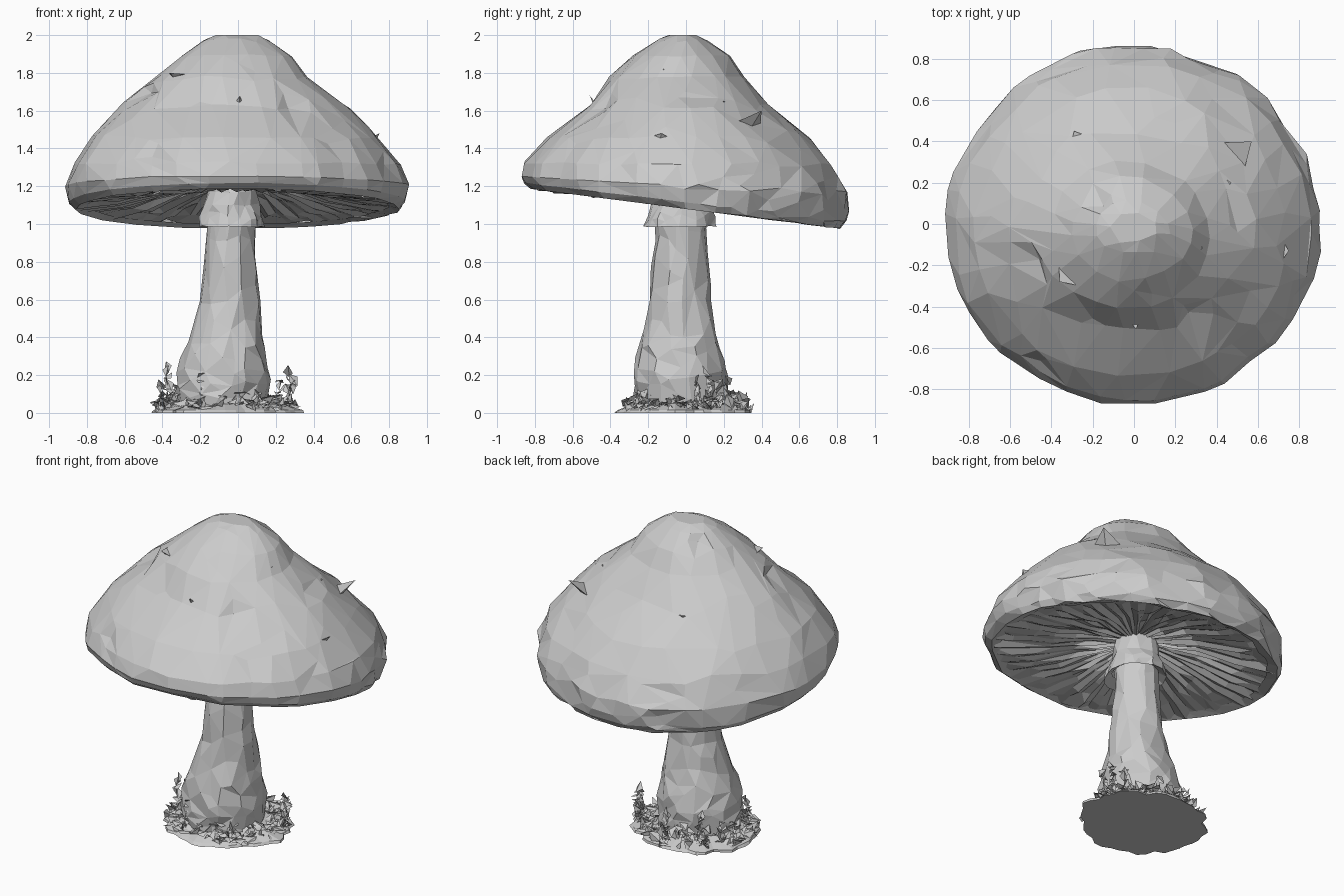
import bpy, bmesh, random
from math import sin, cos, pi
from mathutils import Vector, noise

if "Cube" in bpy.data.objects:
    bpy.data.objects.remove(bpy.data.objects["Cube"])

random.seed(7)


def finish(name, bm, ratio=1.0):
    """Turn a bmesh into a flat shaded object, reduced to irregular facets."""
    for v in bm.verts:
        v.co.z = min(2.0, max(0.0, v.co.z))
    me = bpy.data.meshes.new(name)
    bm.to_mesh(me)
    bm.free()
    ob = bpy.data.objects.new(name, me)
    bpy.context.collection.objects.link(ob)
    if ratio < 1:
        dec = ob.modifiers.new("facets", 'DECIMATE')
        dec.ratio = ratio
    return ob


def loft(name, rings, n, steps, rough, ratio, close=(False, False), pleat=0.0):
    """Skin elliptical rings (z, x min, x max, y min, y max, tilt) in order."""
    bm = bmesh.new()
    rows = []
    total = (len(rings) - 1) * steps
    for k in range(total + 1):
        i = min(k // steps, len(rings) - 2)
        t = k / steps - i
        z, x0, x1, y0, y1, tilt = [a + (b - a) * t for a, b in zip(rings[i], rings[i + 1])]
        row = []
        for j in range(n):
            a = 2 * pi * j / n
            p = Vector(((x0 + x1) / 2 + (x1 - x0) / 2 * cos(a),
                        (y0 + y1) / 2 + (y1 - y0) / 2 * sin(a), z))
            p.z += tilt * p.y
            p += Vector((cos(a), sin(a), 0)) * rough(p)
            if pleat:
                p.z += pleat * (1 if j % 2 else -1) + random.uniform(-.012, .012)
            row.append(bm.verts.new(p))
        rows.append(row)
    for r0, r1 in zip(rows, rows[1:]):
        for j in range(n):
            bm.faces.new((r0[j], r0[(j + 1) % n], r1[(j + 1) % n], r1[j]))
    if close[0]:
        bm.faces.new(rows[0][::-1])
    if close[1]:
        bm.faces.new(rows[-1])
    return finish(name, bm, ratio)


def cap_rough(p):
    d = 0.02 * noise.noise(p * 4.5) + 0.004
    d -= 0.12 * max(0, noise.noise(p * 5 + Vector((2, 5, 8))) - 0.45)   # small dents
    if p.y > 0.05 and p.x > -0.5 and p.z < 1.27:                        # crumpled rear rim
        d += 0.03 * noise.noise(Vector((p.x * 19, p.y * 19, p.z * 9))) - 0.004
    return d


# Cap, leaning down toward the back
loft("cap", [
    (1.10, -.80, .79, -.77, .77, -.13),
    (1.08, -.86, .85, -.82, .82, -.13),
    (1.115, -.89, .885, -.855, .85, -.12),
    (1.20, -.905, .90, -.87, .855, -.06),
    (1.32, -.865, .86, -.85, .77, 0),
    (1.46, -.775, .745, -.73, .64, 0),
    (1.62, -.62, .575, -.515, .45, 0),
    (1.78, -.43, .365, -.395, .30, 0),
    (1.89, -.30, .27, -.27, .22, 0),
    (1.97, -.18, .17, -.15, .11, 0),
    (2.00, -.10, .12, -.10, .05, 0)], 64, 4, cap_rough, .12, (False, True))

# Pleated gills under the cap
loft("gills", [
    (1.215, -.12, .08, -.12, .09, 0),
    (1.17, -.38, .36, -.37, .37, -.05),
    (1.12, -.64, .63, -.62, .62, -.10),
    (1.095, -.85, .84, -.81, .81, -.12)], 96, 2, lambda p: 0, .7, pleat=.006)

# Stem, swelling toward the foot
loft("stem", [
    (0.02, -.32, .16, -.26, .20, 0),
    (0.09, -.335, .17, -.275, .215, 0),
    (0.22, -.325, .17, -.275, .21, 0),
    (0.40, -.26, .135, -.24, .175, 0),
    (0.60, -.205, .11, -.195, .13, 0),
    (0.90, -.17, .09, -.16, .11, 0),
    (1.05, -.165, .09, -.16, .11, 0),
    (1.24, -.13, .08, -.12, .09, 0)], 28, 4,
    lambda p: .016 * noise.noise(p * 8) + (.02 * noise.noise(p * 22) if p.z < .4 else 0),
    .2, (True, True))

# Ragged skirt around the stem
loft("skirt", [
    (1.02, -.16, .09, -.16, .11, 0),
    (0.985, -.205, .14, -.225, .155, 0),
    (1.03, -.20, .13, -.20, .15, 0),
    (1.10, -.175, .11, -.175, .13, 0),
    (1.24, -.14, .085, -.13, .10, 0)], 26, 2,
    lambda p: .025 * noise.noise(p * 14), .4)

# Flat patch of soil
loft("soil", [
    (0.0, -.455, .32, -.355, .345, 0),
    (0.015, -.445, .31, -.345, .335, 0),
    (0.05, -.34, .20, -.27, .23, 0)], 44, 1,
    lambda p: .07 * noise.noise(Vector((p.x, p.y, 0)) * 12), 1, (True, True))


def flake(bm, p, size, up=0.6):
    """Folded scrap of two triangles."""
    u = Vector((random.uniform(-1, 1), random.uniform(-1, 1), random.uniform(-up, up))).normalized()
    w = u.cross(Vector((random.uniform(-1, 1), random.uniform(-1, 1), 1))).normalized()
    h = u.cross(w)
    c, d = p + (w * .7 + h * .4) * size, p + (h * .4 - w * .7) * size
    v = [bm.verts.new(q) for q in (p + u * size, p - u * size, c, d)]
    bm.faces.new((v[0], v[2], v[1]))
    bm.faces.new((v[0], v[1], v[3]))


# Leaf litter heaped against the foot
bm = bmesh.new()
for i in range(230):
    a, r = random.uniform(0, 2 * pi), random.uniform(.66, .98)
    top = .03 + .22 * (1 - r)
    flake(bm, Vector((-.07 + .38 * r * cos(a), .35 * r * sin(a), random.uniform(.02, top + .02))),
          random.uniform(.03, .05))
finish("leaf_litter", bm)

# Small curled sprouts rising from the litter
bm = bmesh.new()
for x, y, h in ((.26, .12, .24), (.21, .17, .18), (.29, .05, .18), (-.35, -.12, .25),
                (-.40, .05, .16), (-.33, .12, .16), (-.2, -.25, .20), (0, .22, .19), (-.24, .2, .21)):
    p = Vector((x, y, .03))
    while p.z < h:
        flake(bm, p, random.uniform(.026, .04), 1.5)
        p += Vector((random.uniform(-.01, .01), random.uniform(-.01, .01), .024))
finish("sprouts", bm)

# Low torn flaps on the cap skin: base point, raised tip, half width
bm = bmesh.new()
for base, tip, w in (((.48, .32, 1.53), (.57, .40, 1.60), .09),
                     ((.38, .21, 1.64), (.47, .20, 1.65), .10),
                     ((.29, -.09, 1.80), (.33, -.12, 1.82), .09),
                     ((-.31, -.22, 1.79), (-.36, -.28, 1.80), .10),
                     ((0, -.46, 1.62), (.01, -.51, 1.68), .03),
                     ((-.26, .37, 1.60), (-.29, .45, 1.61), .08),
                     ((.70, -.15, 1.45), (.75, -.13, 1.48), .08)):
    base, tip = Vector(base), Vector(tip)
    side = Vector((-base.y, base.x, 0)).normalized() * w
    v = [bm.verts.new(q) for q in (base - side, base + side, tip, base - Vector((0, 0, .06)))]
    for f in ((0, 1, 2), (0, 2, 3), (2, 1, 3), (0, 3, 1)):
        bm.faces.new([v[i] for i in f])
finish("cap_flaps", bm)
